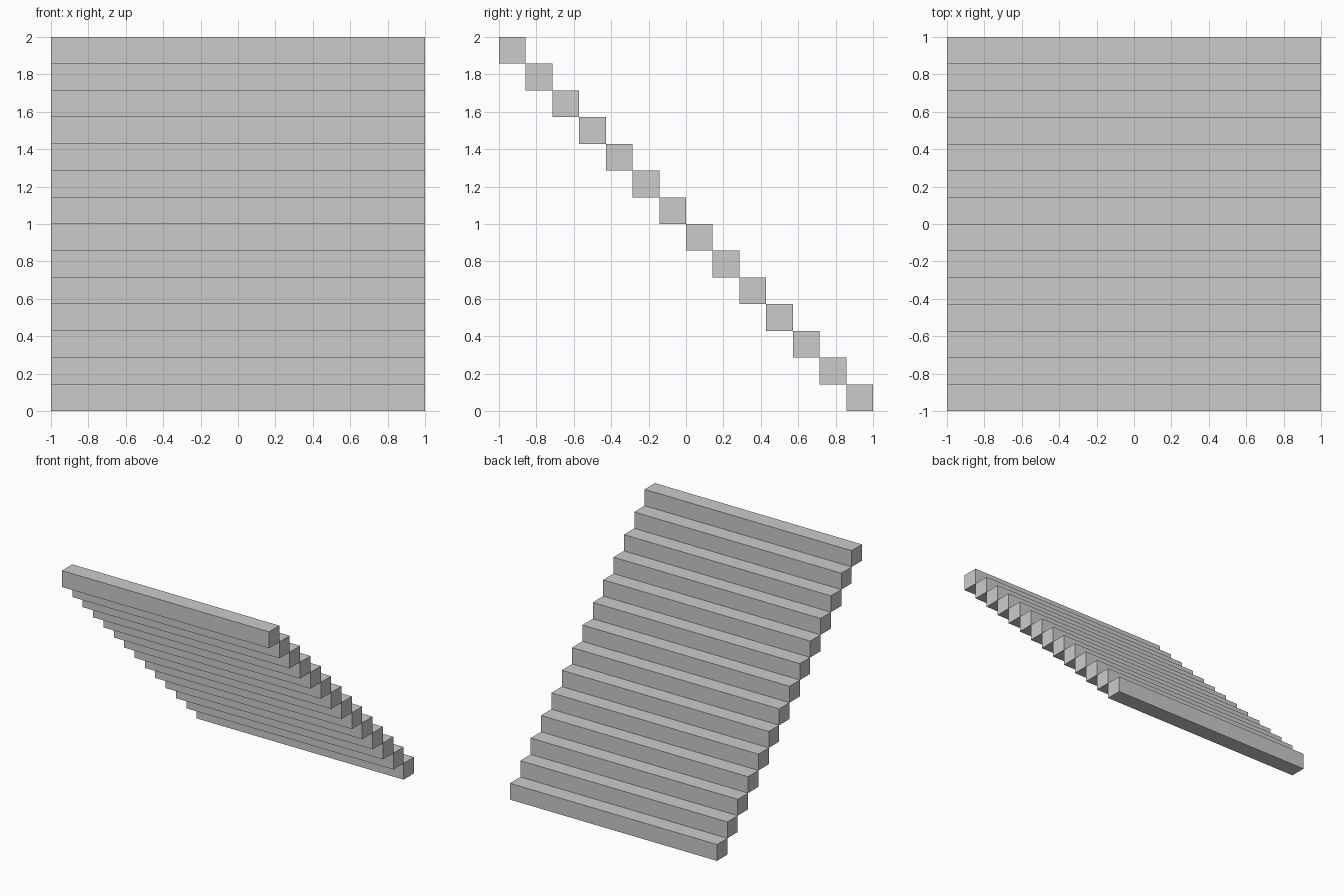
import bpy

if "Cube" in bpy.data.objects:
    bpy.data.objects.remove(bpy.data.objects["Cube"])

STEPS = 14
SIZE = 2.0 / STEPS  # tread depth and riser height


def add_step(index):
    # Full-width square bar, rising from the back (+y) to the front (-y)
    y = 1.0 - SIZE * (index + 0.5)
    z = SIZE * (index + 0.5)
    bpy.ops.mesh.primitive_cube_add(size=1, location=(0, y, z))
    step = bpy.context.object
    step.name = f"stair_step_{index + 1:02d}"
    step.scale = (2.0, SIZE, SIZE)
    bpy.ops.object.transform_apply(location=False, rotation=False, scale=True)


# Flight of floating steps touching edge to edge
for i in range(STEPS):
    add_step(i)
